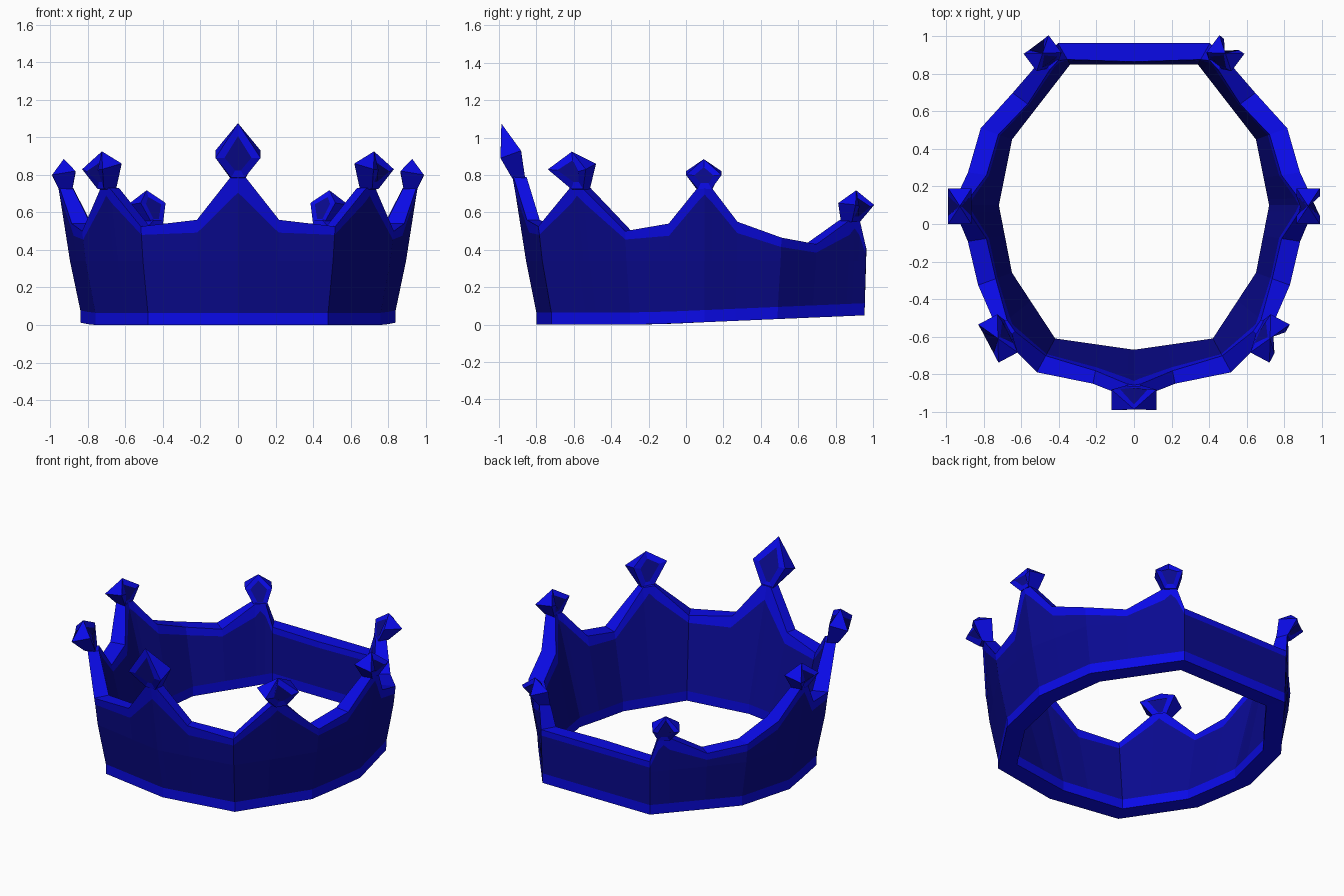
import bpy, bmesh
from mathutils import Vector

if "Cube" in bpy.data.objects:
    bpy.data.objects.remove(bpy.data.objects["Cube"])

def material(name, rgb):
    m = bpy.data.materials.new(name)
    m.diffuse_color = (*rgb, 1)
    m.use_nodes = True
    m.node_tree.nodes["Principled BSDF"].inputs["Base Color"].default_value = m.diffuse_color
    return m

TRIM = material("bright blue trim", (0.003, 0.003, 0.8))
PANEL = material("deep blue panel", (0.003, 0.003, 0.28))

def finish(bm, name, mirror):
    bmesh.ops.recalc_face_normals(bm, faces=bm.faces)
    me = bpy.data.meshes.new(name)
    bm.to_mesh(me)
    bm.free()
    me.materials.append(TRIM)
    me.materials.append(PANEL)
    ob = bpy.data.objects.new(name, me)
    bpy.context.collection.objects.link(ob)
    if mirror:
        mod = ob.modifiers.new("mirror", 'MIRROR')
        mod.merge_threshold = 0.001

# Plan of the right half: outer corners, inner corners, outward lean weight
OUT = [(0, -.80), (.48, -.72), (.76, -.30), (.84, .10), (.76, .49), (.40, .955), (0, .955)]
INN = [(0, -.67), (.42, -.61), (.65, -.26), (.72, .10), (.65, .45), (.34, .85), (0, .85)]
LEAN = [1, 1, 1, 1, .85, .15, .15]

# Top outline: position along the corners, top height, depth of the trim under it
TOP = [(0, .79, .085), (.07, .79, .12), (.42, .56, .068), (1, .525, .045),
       (1.43, .73, .08), (1.5, .73, .04), (1.57, .73, .08), (2, .50, .045),
       (2.55, .54, .065), (2.91, .73, .075), (3, .73, .035), (3.09, .73, .075),
       (3.42, .55, .06), (4, .465, .05), (4.4, .43, .045), (4.79, .56, .08),
       (4.85, .56, .045), (4.91, .56, .08), (5, .41, .04), (6, .41, .04)]

def lerp(a, b, t):
    return a + (b - a) * t

def lean_at(z):
    pts = [(0, 0), (.08, 0), (.34, .055), (.5, .075), (.8, .13)]
    for (z0, a), (z1, b) in zip(pts, pts[1:]):
        if z <= z1:
            return lerp(a, b, (z - z0) / (z1 - z0))
    return .13

def column(s, zt, trim):
    """Closed cross-section of the band at one place along the ring."""
    i = min(int(s), 5)
    t = s - i
    p = Vector(OUT[i]).lerp(Vector(OUT[i + 1]), t)
    q = Vector(INN[i]).lerp(Vector(INN[i + 1]), t)
    k = lerp(LEAN[i], LEAN[i + 1], t)
    d = (p - q).normalized()
    if s in (0, 6):
        d.x = 0
    zb = max(0, p.y + .2) * .043
    zs = zb + .065

    def outer(z):
        return (*(p + d * k * lean_at(z)), z)

    def inner(z):
        f = (z - zs) / (zt - zs)
        thick = .07 if zt > .55 else .10
        top = p + d * (k * lean_at(zt) - thick)
        return (*q.lerp(top, f), z)
    zm = min(.34, zt - trim - .03)
    return [(*p, zb), outer(zs), outer(zm), outer(zt - trim), outer(zt),
            inner(zt), inner(zt - trim), inner(zs), (*q, zb)]

# Crown band with its points
bm = bmesh.new()
cols = [[bm.verts.new(v) for v in column(*c)] for c in TOP]
for a, b in zip(cols, cols[1:]):
    for j in range(9):
        n = (j + 1) % 9
        f = bm.faces.new((a[j], b[j], b[n], a[n]))
        f.material_index = 1 if j in (1, 2, 6) else 0
finish(bm, "crown_band", True)

def gem(name, neck, mid, normal, w, d, z_neck, z_out, z_in, z_tip, tip_shift, mirror=True):
    """Kite-shaped finial with inset dark panels outside and inside."""
    n = Vector(normal).normalized()
    side = Vector((-n.y, n.x))
    bm = bmesh.new()

    def ring(c, w, d, zo, zi):
        c = Vector(c)
        return [bm.verts.new((*(c + n * d * b + side * w * a), zo if b > 0 else zi))
                for a, b in ((-1, 1), (1, 1), (1, -1), (-1, -1))]
    lo = ring(neck, .036, .036, z_neck, z_neck - .01)
    m = ring(mid, w, d, z_out, z_in)
    tip = bm.verts.new((*(Vector(mid) + n * tip_shift), z_tip))
    kites = [bm.faces.new((lo[0], lo[1], m[1], tip, m[0])),
             bm.faces.new((lo[2], lo[3], m[3], tip, m[2]))]
    for a, b in ((1, 2), (3, 0)):
        bm.faces.new((lo[a], lo[b], m[b], m[a]))
        bm.faces.new((m[a], m[b], tip))
    bm.faces.new(lo)
    bmesh.ops.recalc_face_normals(bm, faces=bm.faces)
    bmesh.ops.inset_individual(bm, faces=kites, thickness=w * .33, use_even_offset=True)
    for f in kites:
        f.material_index = 1
    finish(bm, name, mirror)

# Finials on the points
gem("front_finial", (0, -.895), (0, -.937), (0, -1), .12, .055, .785, .89, .93, 1.075, .05, False)
gem("front_side_finials", (.70, -.565), (.725, -.61), (.88, -.47), .115, .058, .725, .83, .86, .925, 0)
gem("side_finials", (.92, .10), (.928, .095), (1, 0), .095, .062, .725, .80, .82, .885, 0)
gem("back_finials", (.45, .88), (.487, .91), (.6, .8), .083, .058, .55, .64, .65, .718, 0)
